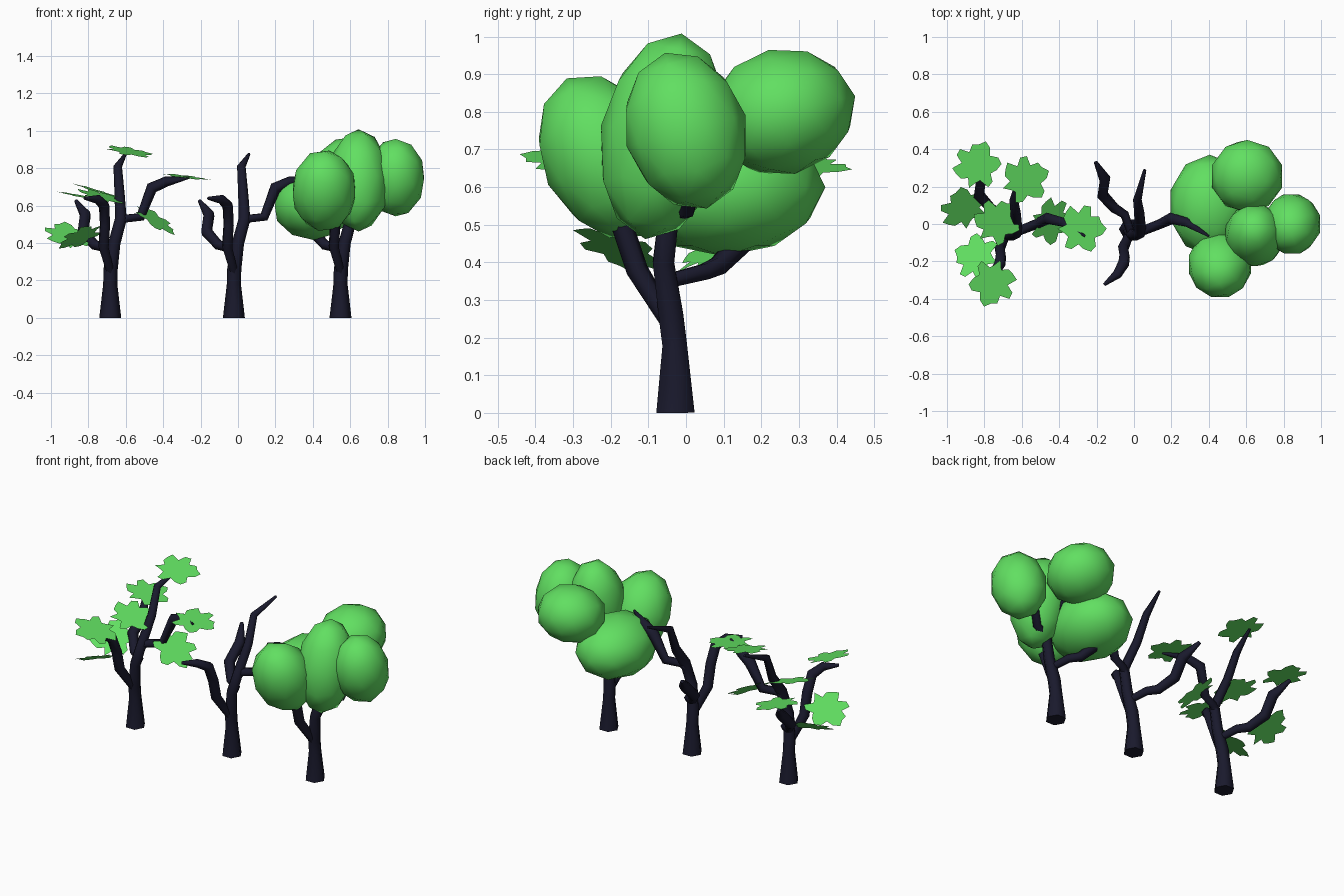
import bpy, bmesh, math
from mathutils import Vector, Matrix

if "Cube" in bpy.data.objects:
    bpy.data.objects.remove(bpy.data.objects["Cube"])


def material(name, rgb):
    m = bpy.data.materials.new(name)
    m.diffuse_color = (*rgb, 1)
    m.use_nodes = True
    m.node_tree.nodes["Principled BSDF"].inputs["Base Color"].default_value = m.diffuse_color
    return m


BARK = material("bark", (0.010, 0.010, 0.026))
GREEN = material("foliage", (0.12, 0.74, 0.12))


def add(name, mesh, mat, smooth=False):
    ob = bpy.data.objects.new(name, mesh)
    bpy.context.collection.objects.link(ob)
    mesh.materials.clear()
    mesh.materials.append(mat)
    for p in mesh.polygons:
        p.use_smooth = smooth and len(p.vertices) < 5  # end caps stay flat
    return ob


def limb_mesh(points):
    """Six-sided tapering tube through (x, y, z, radius) points."""
    cu = bpy.data.curves.new("limb_path", 'CURVE')
    cu.dimensions = '3D'
    cu.bevel_depth = 1.05
    cu.bevel_resolution = 1
    cu.use_fill_caps = True
    sp = cu.splines.new('POLY')
    sp.points.add(len(points) - 1)
    for p, (x, y, z, r) in zip(sp.points, points):
        p.co = (x, y, z, 1)
        p.radius = r
    tmp = bpy.data.objects.new("tmp", cu)
    bpy.context.collection.objects.link(tmp)
    deps = bpy.context.evaluated_depsgraph_get()
    me = bpy.data.meshes.new_from_object(tmp.evaluated_get(deps))
    bpy.data.objects.remove(tmp)
    return me


# Trunk running into the tall limb, plus three bent branches
LIMBS = {
    "trunk": [(-.022, -.028, 0, .056), (-.022, -.03, .18, .036), (-.02, -.04, .26, .036),
              (0, -.06, .40, .031), (.035, -.045, .53, .030), (.028, .06, .66, .026),
              (.018, .13, .81, .022), (.058, .29, .875, .008)],
    "right_branch": [(.02, -.05, .49, .024), (.05, -.035, .53, .024), (.14, .0, .54, .025),
                     (.20, .03, .695, .031), (.28, .01, .73, .026), (.40, -.065, .75, .006)],
    "back_branch": [(-.015, -.05, .35, .02), (-.05, .05, .375, .023), (-.105, .085, .39, .026),
                    (-.168, .155, .46, .030), (-.155, .24, .55, .030), (-.205, .33, .625, .010)],
    "front_branch": [(-.02, -.045, .24, .022), (-.058, -.13, .38, .028), (-.05, -.17, .50, .028),
                     (-.055, -.21, .60, .029), (-.09, -.27, .635, .024), (-.16, -.325, .64, .008)],
}
TREES = {"leafy_tree": -.661, "bare_tree": 0, "round_tree": .57}
for tree, dx in TREES.items():
    for limb, pts in LIMBS.items():
        add(f"{tree}_{limb}", limb_mesh(pts), BARK, True).location.x = dx

# Round crown: centre, radii, tilt about x in degrees
CROWN = [
    ((.405, .10, .60), (.215, .265, .18), 0),
    ((.46, -.215, .68), (.172, .165, .228), 26),
    ((.645, -.06, .735), (.16, .165, .272), -10),
    ((.605, .255, .80), (.193, .195, .165), 12),
    ((.843, 0, .75), (.155, .16, .21), 15),
]
for i, (c, r, tilt) in enumerate(CROWN):
    bm = bmesh.new()
    bmesh.ops.create_icosphere(bm, subdivisions=2, radius=1.02, matrix=Matrix.Diagonal((*r, 1)))
    me = bpy.data.meshes.new("crown_ball")
    bm.to_mesh(me)
    bm.free()
    ob = add(f"crown_ball_{i + 1}", me, GREEN, True)
    ob.location = c
    ob.rotation_euler.x = math.radians(tilt)

# Flat lobed leaves: centre, normal, spin in degrees
OUTLINE = [.14, .115, .118, .085, .13, .125, .085, .135, .12, .11, .08,
           .125, .09, .08, .13, .12, .085, .11, .135, .125, .09, .12]
LEAVES = [
    ((-.84, .31, .65), (.2, -.05, 1), 70),
    ((-.585, .235, .89), (.17, -.18, 1), 20),
    ((-.91, .08, .44), (.25, -.6, 1), 100),
    ((-.445, .015, .525), (.65, -.35, 1), -20),
    ((-.735, .01, .65), (.25, -.2, 1), 45),
    ((-.84, -.175, .435), (-.42, .4, 1), 160),
    ((-.755, -.31, .68), (.3, -.05, 1), 250),
    ((-.285, -.025, .755), (.12, -.06, 1), 0),
]
for i, (c, n, spin) in enumerate(LEAVES):
    step = math.tau / len(OUTLINE)
    ring = [(r * math.cos(k * step), r * math.sin(k * step), 0) for k, r in enumerate(OUTLINE)]
    me = bpy.data.meshes.new("leaf")
    me.from_pydata(ring, [], [list(range(len(ring)))])
    ob = add(f"leaf_{i + 1}", me, GREEN)
    tilt = Vector((0, 0, 1)).rotation_difference(Vector(n)).to_matrix().to_4x4()
    ob.matrix_world = Matrix.Translation(c) @ tilt @ Matrix.Rotation(math.radians(spin), 4, 'Z')
